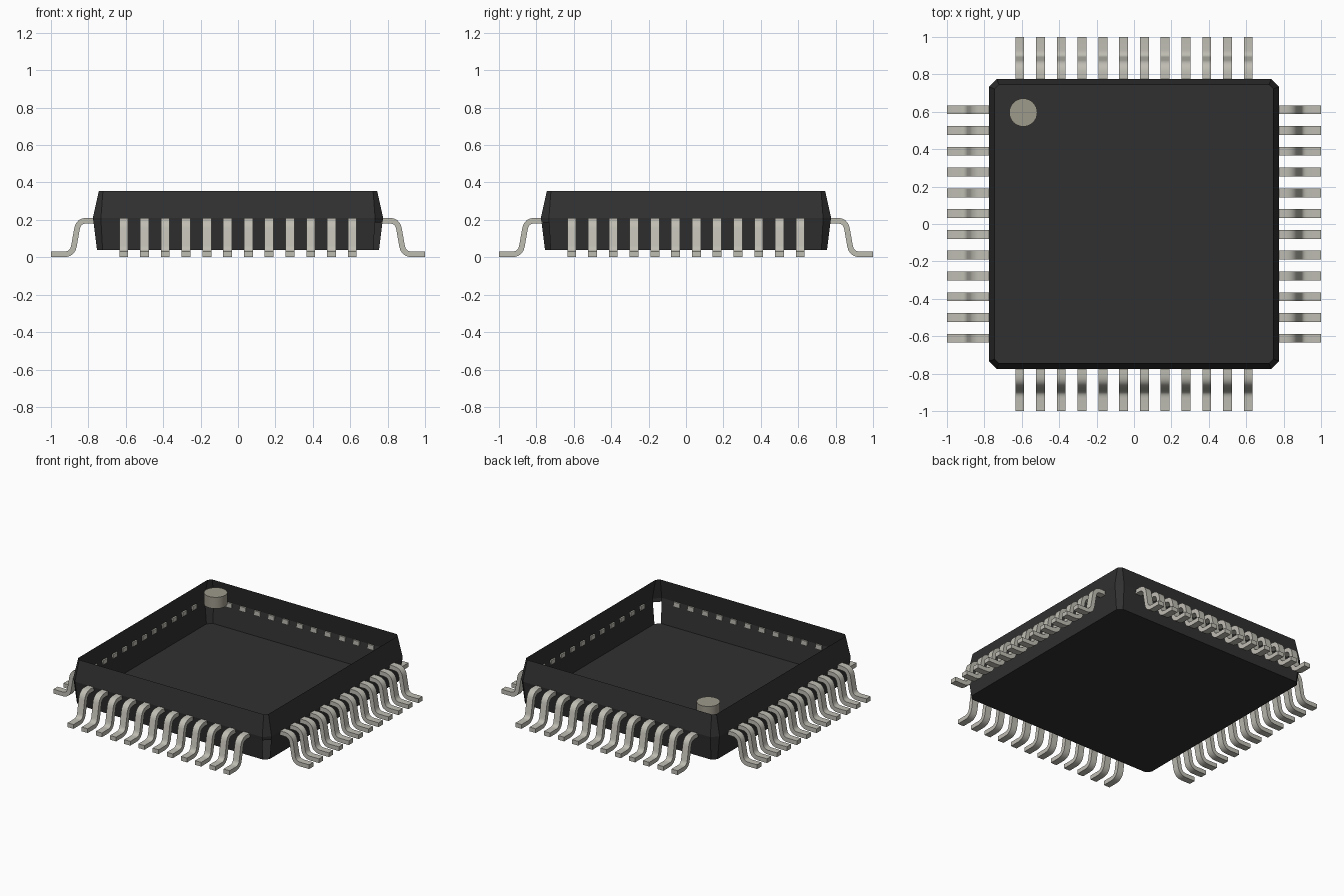
import bpy, bmesh, math
from mathutils import Vector, Matrix

cube = bpy.data.objects.get("Cube")
if cube:
    bpy.data.objects.remove(cube, do_unlink=True)


def material(name, rgb):
    m = bpy.data.materials.new(name)
    m.use_nodes = True
    m.diffuse_color = (*rgb, 1)
    m.node_tree.nodes["Principled BSDF"].inputs["Base Color"].default_value = (*rgb, 1)
    return m


black = material("black plastic", (0.03, 0.03, 0.03))
metal = material("lead metal", (0.52, 0.51, 0.45))
dot_grey = material("marker grey", (0.34, 0.32, 0.26))


def mesh_from(bm, name, mat):
    me = bpy.data.meshes.new(name)
    bm.to_mesh(me)
    bm.free()
    me.materials.append(mat)
    return me


def place(me, name):
    ob = bpy.data.objects.new(name, me)
    bpy.context.collection.objects.link(ob)
    return ob


# Open case: square rings with cut corners, starting at the front left edge
def ring(bm, half, cut, z):
    pts = []
    for k in range(4):
        turn = Matrix.Rotation(k * math.pi / 2, 3, 'Z')
        for x in (cut - half, half - cut):
            pts.append(bm.verts.new(turn @ Vector((x, -half, z))))
    return pts


bm = bmesh.new()
rings = [ring(bm, *r) for r in ((0.754, 0.03, 0.04), (0.772, 0.04, 0.185),
                                (0.776, 0.043, 0.21), (0.744, 0.022, 0.355))]
bm.faces.new(rings[0][::-1])
for level, (low, high) in enumerate(zip(rings, rings[1:])):
    for i in range(8):
        j = (i + 1) % 8
        if (level, i) != (0, 1):  # one lower corner is open
            bm.faces.new((low[i], low[j], high[j], high[i]))
# Merge the two lower bands of each flat wall
bmesh.ops.dissolve_limit(bm, angle_limit=0.02, verts=bm.verts, edges=bm.edges)
place(mesh_from(bm, "case", black), "case")


# Gull-wing lead: rounded centreline, thickened, then given width
def fillet(a, b, c, size, steps=6):
    p, q = b + (a - b).normalized() * size, b + (c - b).normalized() * size
    return [p * (1 - t) ** 2 + b * 2 * t * (1 - t) + q * t * t
            for t in (s / steps for s in range(steps + 1))]


corners = [Vector(p) for p in ((0.765, 0.196), (0.853, 0.196), (0.885, 0.016), (1.0, 0.016))]
path = [corners[0], *fillet(*corners[:3], 0.045), *fillet(*corners[1:], 0.045), corners[3]]

thick, width = 0.03, 0.047
bm = bmesh.new()
sections = []
for i, p in enumerate(path):
    d = (path[min(i + 1, len(path) - 1)] - path[max(i - 1, 0)]).normalized()
    n = Vector((-d.y, d.x)) * thick / 2
    sections.append([bm.verts.new((q.x, w * width / 2, q.y))
                     for q, w in ((p + n, -1), (p + n, 1), (p - n, 1), (p - n, -1))])
bm.faces.new(sections[0])
bm.faces.new(sections[-1][::-1])
for a, b in zip(sections, sections[1:]):
    for i in range(4):
        j = (i + 1) % 4
        bm.faces.new((a[i], b[i], b[j], a[j]))
bmesh.ops.recalc_face_normals(bm, faces=bm.faces)
lead_mesh = mesh_from(bm, "lead", metal)

# Twelve leads on each of the four sides
count, pitch = 12, 0.111
for k, side in enumerate(("left", "back", "right", "front")):
    for i in range(count):
        lead = place(lead_mesh, f"{side}_lead_{i + 1}")
        shift = Matrix.Translation((0, (i - (count - 1) / 2) * pitch, 0))
        lead.matrix_world = Matrix.Rotation(k * math.pi / 2, 4, 'Z') @ shift

# Round corner marker
bpy.ops.mesh.primitive_cylinder_add(vertices=32, radius=0.075, depth=0.08,
                                    location=(-0.592, 0.596, 0.315))
marker = bpy.context.object
marker.name = "corner_marker"
marker.data.materials.append(dot_grey)

# Smooth the bends, keep the edges crisp
bpy.ops.object.select_all(action='DESELECT')
for ob in (marker, bpy.data.objects["left_lead_1"]):
    ob.select_set(True)
    bpy.context.view_layer.objects.active = ob
bpy.ops.object.shade_smooth_by_angle(angle=math.radians(35))
